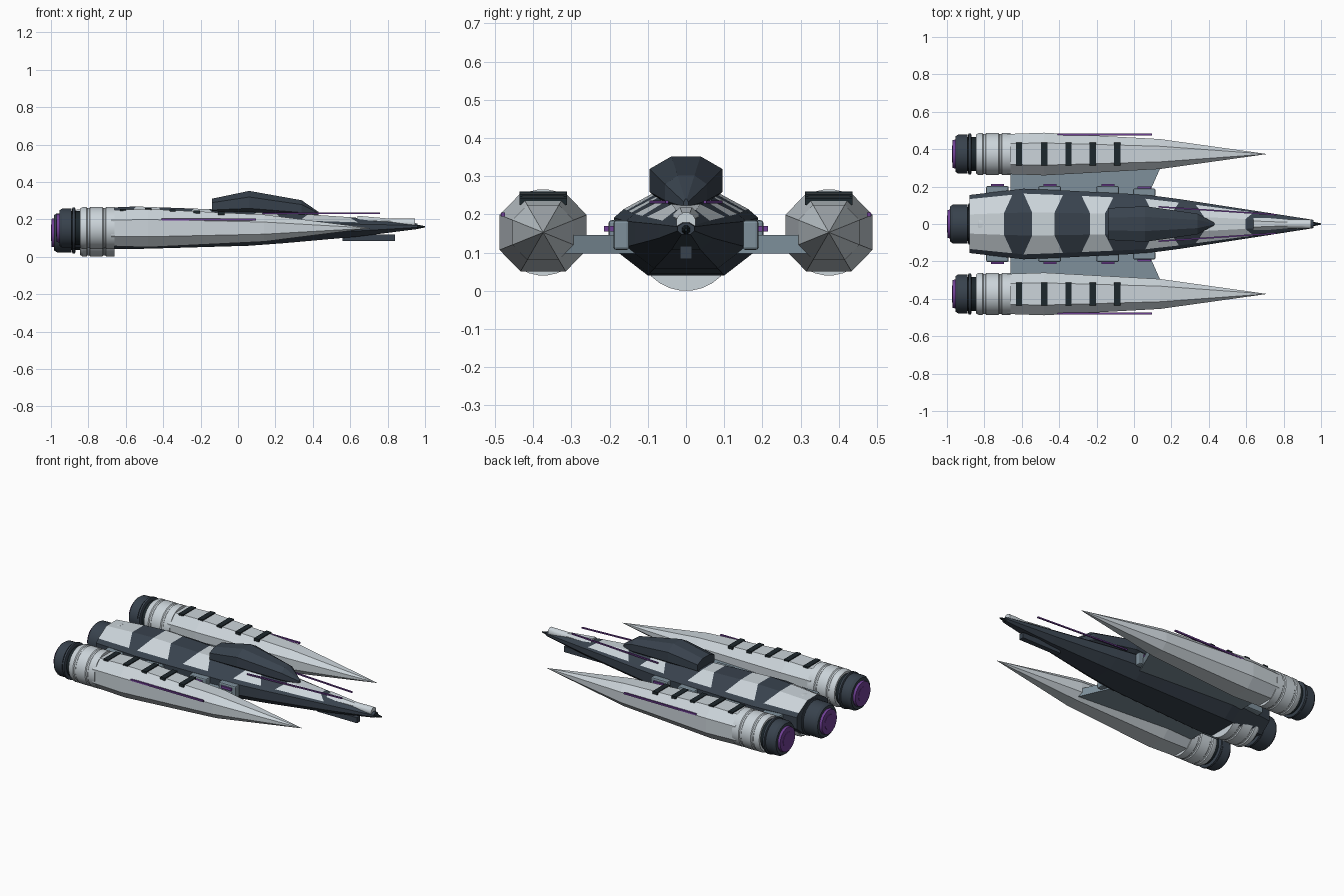
import bpy, math

if "Cube" in bpy.data.objects:
    bpy.data.objects.remove(bpy.data.objects["Cube"])


def material(name, color):
    m = bpy.data.materials.new(name)
    m.diffuse_color = (*color, 1)
    m.use_nodes = True
    m.node_tree.nodes["Principled BSDF"].inputs["Base Color"].default_value = m.diffuse_color
    return m


LIGHT = material("light_plate", (0.60, 0.66, 0.70))
DARK = material("dark_plate", (0.04, 0.055, 0.075))
BLACK = material("black_trim", (0.012, 0.02, 0.025))
STEEL = material("wing_steel", (0.21, 0.28, 0.33))
PURPLE = material("purple_glow", (0.16, 0.05, 0.30))


def loft(name, rings, mats, pick=None, smooth=False):
    """Skin a list of equal-length point rings and cap both ends."""
    n = len(rings[0])
    verts = [p for r in rings for p in r]
    faces, idx = [], []
    for i in range(len(rings) - 1):
        for j in range(n):
            k = (j + 1) % n
            faces.append((i * n + j, i * n + k, (i + 1) * n + k, (i + 1) * n + j))
            idx.append(pick(i, j) if pick else 0)
    last = (len(rings) - 1) * n
    faces += [tuple(range(n))[::-1], tuple(range(last, last + n))]
    idx += [0, 0]
    me = bpy.data.meshes.new(name)
    me.from_pydata(verts, [], faces)
    for m in mats:
        me.materials.append(m)
    for p, m in zip(me.polygons, idx):
        p.material_index = m
    if smooth:
        me.shade_smooth()
        me.set_sharp_from_angle(angle=math.radians(30))
    ob = bpy.data.objects.new(name, me)
    bpy.context.collection.objects.link(ob)
    return ob


def lathe(name, profile, y, z, mat, n=28):
    """Turned part along x from (x, radius) pairs."""
    rings = [[(x, y + r * math.cos(2 * math.pi * (j + .5) / n),
               z + r * math.sin(2 * math.pi * (j + .5) / n)) for j in range(n)]
             for x, r in profile]
    return loft(name, rings, [mat], smooth=n > 10)


def box(name, x, y, z, mat, bevel=0):
    """Box from (min, max) pairs."""
    y = sorted(y)
    rings = [[(a, y[0], z[0]), (a, y[1], z[0]), (a, y[1], z[1]), (a, y[0], z[1])] for a in x]
    ob = loft(name, rings, [mat])
    if bevel:
        b = ob.modifiers.new("bevel", "BEVEL")
        b.width, b.segments = bevel, 2
    return ob


def strip(name, a, b, t, mat):
    """Thin square rod between two points."""
    rings = [[(p[0], p[1] + u * t, p[2] + v * t)
              for u, v in ((-1, -1), (1, -1), (1, 1), (-1, 1))] for p in (a, b)]
    return loft(name, rings, [mat])


def lerp_table(table, x):
    for a, b in zip(table, table[1:]):
        if x <= b[0]:
            t = (x - a[0]) / (b[0] - a[0])
            return [p + t * (q - p) for p, q in zip(a, b)][1:]
    return table[-1][1:]


# Main hull: x, half width, bottom z, top z
HULL = [(-.88, .155, .05, .25), (-.58, .19, .04, .27), (.1, .155, .06, .245),
        (.62, .075, .105, .21), (.96, .022, .148, .178)]
SECTION = [(-.53, 0), (.53, 0), (1, .3), (1, .66), (.86, .76),
           (.33, 1), (-.33, 1), (-.86, .76), (-1, .66), (-1, .3)]
STATIONS = [-.88, -.67, -.57, -.40, -.26, -.13, .08, .22, .35, .62, .80, .96]
rings = []
for i, x in enumerate(STATIONS):
    ring = []
    for j, (u, v) in enumerate(SECTION):
        # zigzag the camouflage borders
        dx = 0 if i in (0, len(STATIONS) - 1) else (.025 if j in (5, 6) else -.02) * (-1) ** i
        w, b, t = lerp_table(HULL, x + dx)
        ring.append((x + dx, u * w, b + v * (t - b)))
    rings.append(ring)
loft("main_hull", rings, [DARK, LIGHT],
     lambda i, j: 1 if j in (4, 5, 6) and i % 2 == 0 and i < 10 else 0)

# Canopy
CANOPY = [(-.14, .085, .235, .31), (.06, .095, .235, .352),
          (.34, .055, .22, .302), (.43, .006, .215, .24)]
CSEC = [(-.65, 0), (.65, 0), (1, .2), (1, .72), (.4, 1), (-.4, 1), (-1, .72), (-1, .2)]
loft("canopy", [[(x, u * w, b + v * (t - b)) for u, v in CSEC] for x, w, b, t in CANOPY], [DARK])

# Nose cannon and chin gun
lathe("nose_fairing", [(.64, .042), (.82, .025)], 0, .18, LIGHT, 8)
lathe("nose_sleeve", [(.80, .024), (.90, .026), (.945, .026)], 0, .18, LIGHT, 12)
lathe("nose_barrel", [(.93, .015), (.96, .012), (1.0, .004)], 0, .16, BLACK, 8)
box("chin_gun", (.56, .84), (-.016, .016), (.083, .118), DARK)


def engine(name, dx, y, z, s):
    """Stacked engine rings with a glowing nozzle."""
    lathe(name + "_collar", [(-.66, .105 * s), (-.66, .113 * s), (-.705, .113 * s), (-.71, .108 * s),
                             (-.72, .108 * s), (-.725, .113 * s), (-.79, .113 * s), (-.795, .108 * s),
                             (-.805, .108 * s), (-.81, .113 * s), (-.83, .113 * s), (-.845, .105 * s)][::-1],
          y, z, LIGHT)
    lathe(name + "_neck", [(-.90, .092), (-.83, .092)], y, z, BLACK)
    lathe(name + "_ring", [(-.888, .100), (-.884, .111), (-.872, .111), (-.868, .100)], y, z, DARK)
    lathe(name + "_nozzle", [(-.955 + dx, .078), (-.955 + dx, .095), (-.94 + dx, .105),
                             (-.89, .105)], y, z, DARK)
    lathe(name + "_glow_ring", [(-.97 + dx, .062), (-.97 + dx, .075), (-.94 + dx, .08)], y, z, PURPLE)
    lathe(name + "_glow_core", [(-.972 + dx, .045), (-.95 + dx, .05)], y, z, PURPLE)


engine("centre_engine", -.028, 0, .128, 1.133)

POD = [(-.68, .107, .096), (-.48, .114, .102), (.14, .08, .072), (.705, .001, .001)]
PSEC = [(-.52, -1), (.52, -1), (1, -.45), (1, .45), (.52, 1), (-.52, 1), (-1, .45), (-1, -.45)]
PY, PZ = .374, .153
for s, side in ((1, "left"), (-1, "right")):
    # Side pod with its engine
    loft(side + "_pod", [[(x, s * PY + u * w, PZ + v * h) for u, v in PSEC] for x, w, h in POD], [LIGHT])
    engine(side + "_engine", 0, s * PY, PZ, 1)
    # Dark straps over the pod
    for i, x in enumerate((-.615, -.48, -.35, -.22, -.09)):
        w, h = lerp_table(POD, x)
        box(f"{side}_pod_strap_{i}", (x - .017, x + .017), (s * PY - .062, s * PY + .062),
            (PZ + h - .012, PZ + h + .005), BLACK)
    # Glowing strips
    strip(side + "_pod_strip", (-.41, s * .479, .2), (.095, s * .479, .2), .005, PURPLE)
    strip(side + "_nose_strip", (.13, s * .092, .232), (.76, s * .05, .232), .004, PURPLE)
    # Wing plate
    outline = [(-.66, .1), (-.66, .32), (.15, .32), (.07, .14), (.07, .1)]
    loft(side + "_wing", [[(x, s * y, z) for x, y in outline] for z in (.098, .146)], [STEEL])
    # Side modules with glowing tips
    for i, x in enumerate((-.73, -.45, -.14, .055)):
        box(f"{side}_module_{i}", (x - .06, x + .06), (s * .148, s * .203 if i < 3 else s * .19),
            (.107, .185), STEEL, .008)
        box(f"{side}_module_glow_{i}", (x - .035, x + .035), (s * .18, s * .215 if i < 3 else s * .2),
            (.155, .17), PURPLE)
